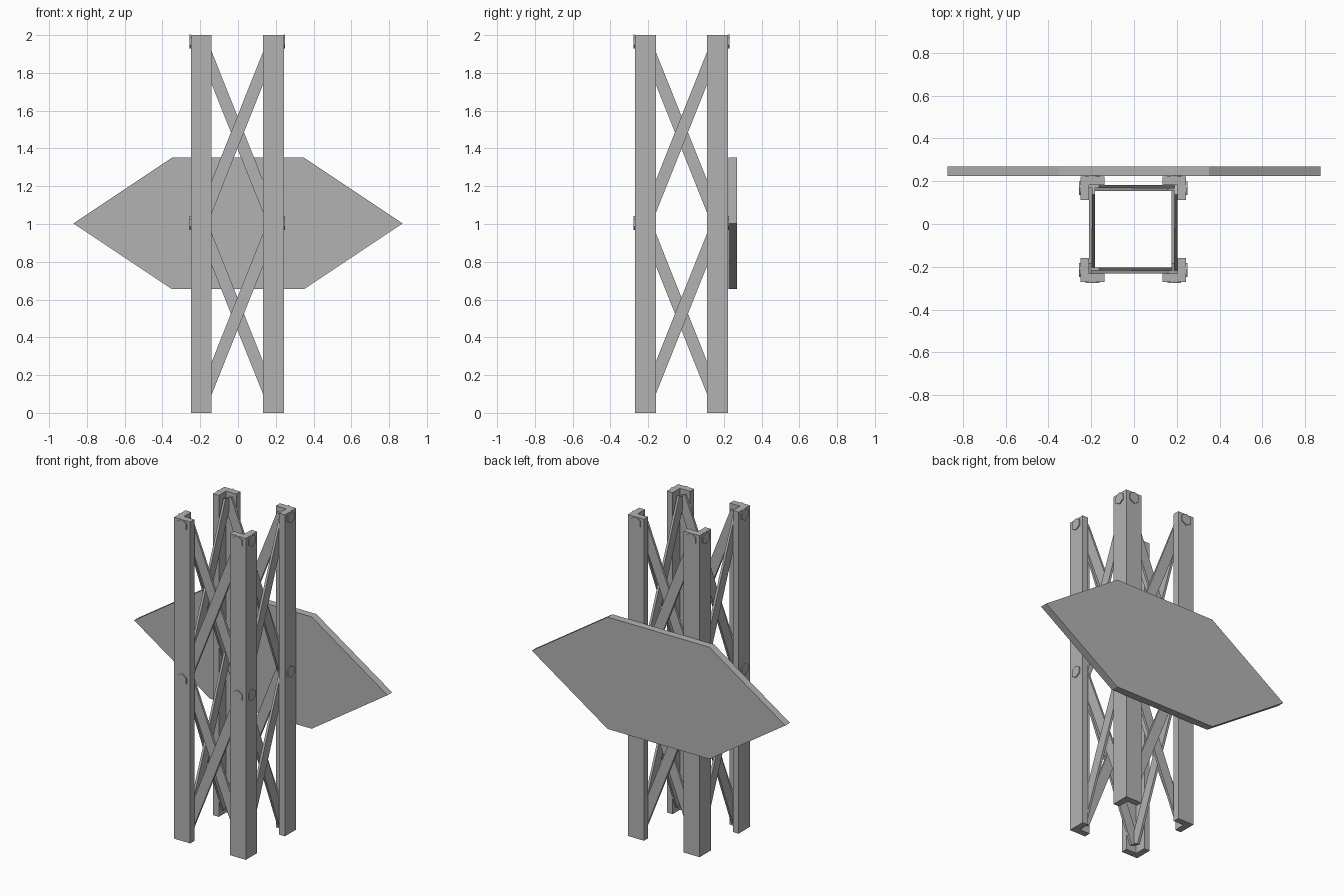
import bpy, bmesh
from math import pi, sin, cos, atan2, hypot
from mathutils import Matrix, Vector

cube = bpy.data.objects.get("Cube")
if cube:
    bpy.data.objects.remove(cube, do_unlink=True)

steel = bpy.data.materials.new("steel_grey")
steel.use_nodes = True
grey = (0.45, 0.45, 0.45, 1)
steel.diffuse_color = grey
steel.node_tree.nodes["Principled BSDF"].inputs["Base Color"].default_value = grey

CENTRE = Vector((-0.003, -0.024, 0))   # tower axis
HALF = 0.247                           # half width of the tower
ARM, WALL = 0.111, 0.04                # angle-iron leg section
BOLT = HALF - ARM / 2                  # bolt offset from the axis
LEVELS = (0.045, 1.005, 1.965)         # brace joint heights
STRIP, THICK = 0.064, 0.014            # brace section


def prism(name, outline, depth, matrix):
    """Extrude a flat xy outline along local z, then place it."""
    bm = bmesh.new()
    face = bm.faces.new([bm.verts.new((x, y, 0)) for x, y in outline])
    new = bmesh.ops.extrude_face_region(bm, geom=[face])["geom"]
    bmesh.ops.translate(bm, vec=(0, 0, depth),
                        verts=[v for v in new if isinstance(v, bmesh.types.BMVert)])
    bmesh.ops.transform(bm, matrix=matrix, verts=bm.verts)
    bmesh.ops.recalc_face_normals(bm, faces=bm.faces)
    mesh = bpy.data.meshes.new(name)
    bm.to_mesh(mesh)
    bm.free()
    mesh.materials.append(steel)
    obj = bpy.data.objects.new(name, mesh)
    bpy.context.collection.objects.link(obj)
    return obj


# Local xy becomes world xz, and local z points toward the front
UPRIGHT = Matrix.Rotation(pi / 2, 4, "X")
inner = HALF - WALL
edge = HALF - ARM
leg_outline = [(-HALF, -HALF), (-edge, -HALF), (-edge, -inner),
               (-inner, -inner), (-inner, -edge), (-HALF, -edge)]
hexagon = [(0.037 * sin(i * pi / 3), 0.037 * cos(i * pi / 3)) for i in range(6)]

for i, side in enumerate(("front", "right", "back", "left")):
    turn = Matrix.Translation(CENTRE) @ Matrix.Rotation(-i * pi / 2, 4, "Z")
    if side in ("right", "left"):
        turn = Matrix.Translation(CENTRE) @ Matrix.Rotation(
            pi / 2 if side == "right" else -pi / 2, 4, "Z")

    # Corner leg
    prism(side + "_corner_leg", leg_outline, 2.0, turn)

    # Bolt heads at the middle and top joints
    for z in LEVELS[1:]:
        for x in (-BOLT, BOLT):
            place = Matrix.Translation((x, -HALF + 0.001, z)) @ UPRIGHT
            prism(side + "_bolt", hexagon, 0.007, turn @ place)

    # Crossed braces in two tiers, one strip behind the other
    for low, high in zip(LEVELS, LEVELS[1:]):
        rise = high - low
        length = hypot(2 * BOLT, rise) / 2
        bar = [(-length, -STRIP / 2), (length, -STRIP / 2),
               (length, STRIP / 2), (-length, STRIP / 2)]
        for layer, lean in enumerate((1, -1)):
            place = (Matrix.Translation((0, -inner + THICK * (layer + 1), (low + high) / 2))
                     @ UPRIGHT @ Matrix.Rotation(lean * atan2(rise, 2 * BOLT), 4, "Z"))
            prism(side + "_brace", bar, THICK, turn @ place)

# Six-sided board on the back
board = [(-0.872, 0), (-0.35, -0.348), (0.35, -0.348),
         (0.872, 0), (0.35, 0.348), (-0.35, 0.348)]
prism("back_board", board, 0.046, Matrix.Translation((0, 0.27, 1.003)) @ UPRIGHT)
